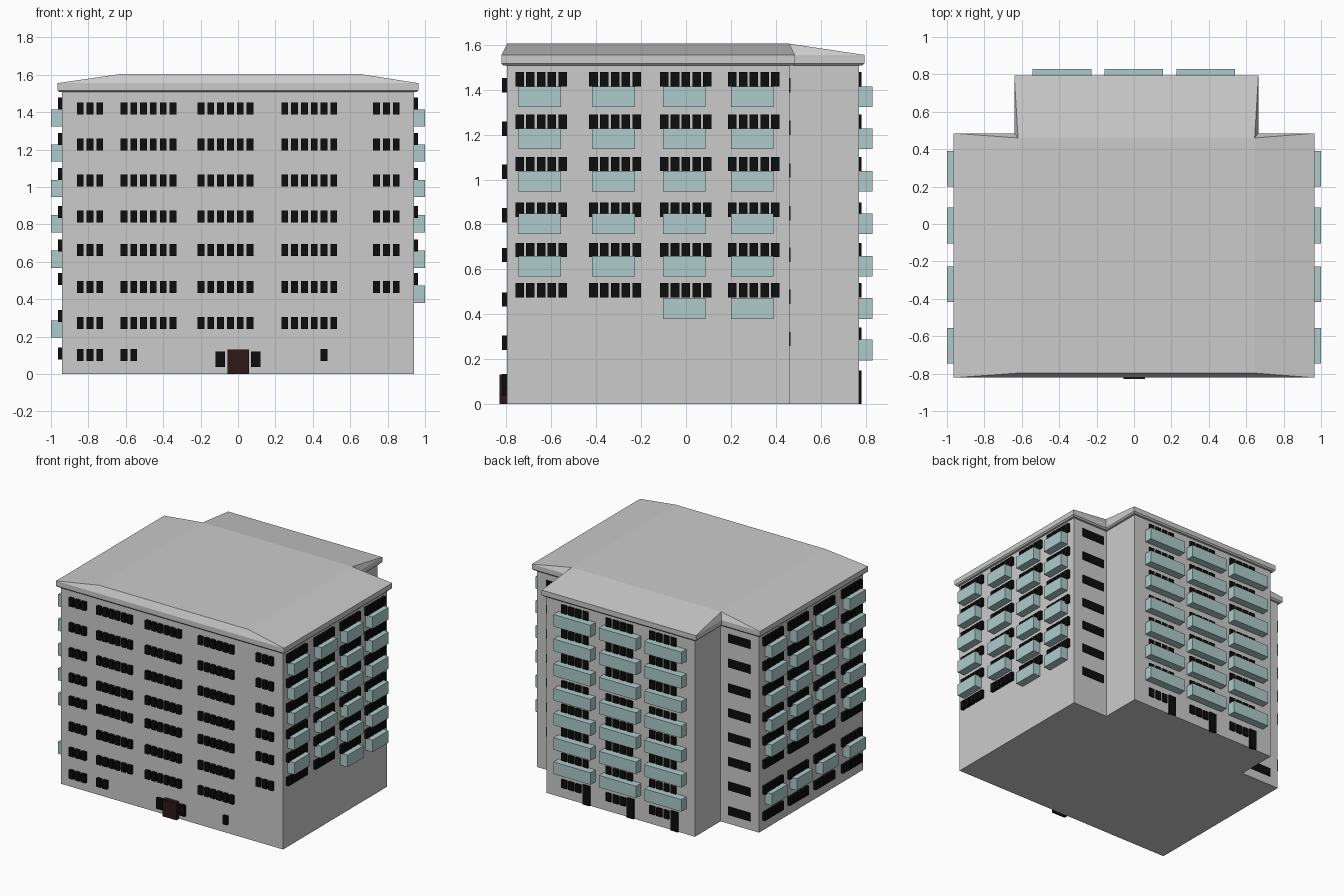
import bpy, bmesh
from mathutils import Vector

if "Cube" in bpy.data.objects:
    bpy.data.objects.remove(bpy.data.objects["Cube"])


def material(name, rgb):
    m = bpy.data.materials.new(name)
    m.diffuse_color = (*rgb, 1)
    m.use_nodes = True
    m.node_tree.nodes["Principled BSDF"].inputs["Base Color"].default_value = m.diffuse_color
    return m


BLACK = material("dark_glass", (0.004, 0.004, 0.004))
TEAL = material("pale_teal", (0.42, 0.6, 0.6))
RED = material("dark_red", (0.025, 0.009, 0.009))


def finish(name, bm, mat=None):
    bmesh.ops.recalc_face_normals(bm, faces=bm.faces)
    mesh = bpy.data.meshes.new(name)
    bm.to_mesh(mesh)
    bm.free()
    ob = bpy.data.objects.new(name, mesh)
    bpy.context.collection.objects.link(ob)
    if mat:
        mesh.materials.append(mat)
    return ob


def boxes(name, items, mat):
    """One object from boxes given as (x0, x1, y0, y1, z0, z1)."""
    bm = bmesh.new()
    for x0, x1, y0, y1, z0, z1 in items:
        geo = bmesh.ops.create_cube(bm, size=1)
        for v in geo["verts"]:
            v.co = Vector((x0 if v.co.x < 0 else x1,
                           y0 if v.co.y < 0 else y1,
                           z0 if v.co.z < 0 else z1))
    return finish(name, bm, mat)


def outline(o):
    """Stepped floor plan grown outward by o."""
    return [(-.94 - o, -.797 - o), (.94 + o, -.797 - o), (.94 + o, .46 + o),
            (.64 + o, .46 + o), (.64 + o, .77 + o), (-.615 - o, .77 + o),
            (-.615 - o, .46 + o), (-.94 - o, .46 + o)]


def loft(bm, rings):
    loops = [[bm.verts.new((x, y, z)) for x, y in outline(o)] for o, z in rings]
    for a, b in zip(loops, loops[1:]):
        for i in range(8):
            j = (i + 1) % 8
            bm.faces.new((a[i], a[j], b[j], b[i]))
    bm.faces.new(loops[0])
    return loops[-1]


# Walls
bm = bmesh.new()
bm.faces.new(loft(bm, [(0, 0), (0, 1.515)]))
finish("walls", bm)

# Eaves and low sloping roof around a flat top
bm = bmesh.new()
e = loft(bm, [(.015, 1.507), (.025, 1.517), (.025, 1.555)])
t = [bm.verts.new((x, y, 1.605)) for x, y in
     [(-.62, -.797), (.645, -.797), (.645, .46), (-.62, .46)]]
bm.faces.new(t)
for f in [(e[0], e[1], t[1], t[0]), (e[1], e[2], t[2], t[1]),
          (e[2], e[3], t[2]), (e[3], e[4], t[2]), (e[4], e[5], t[3], t[2]),
          (e[5], e[6], t[3]), (e[6], e[7], t[3]), (e[7], e[0], t[0], t[3])]:
    bm.faces.new(f)
finish("roof", bm)

# Front windows
H = .032
rows = [1.42, 1.227, 1.034, .841, .664, .466, .273, .102]
groups = [(-.862, 3), (-.628, 6), (-.216, 6), (.232, 6), (.723, 3)]
win = []
for r, z in enumerate(rows):
    layout = groups if r < 6 else groups[:4] if r == 6 else [(-.862, 3), (-.628, 2), (.442, 1)]
    for x, n in layout:
        for i in range(n):
            a = x + i * .0525
            win.append((a, a + .036, -.82, -.79, z - H, z + H))
boxes("front_windows", win, BLACK)

# Entrance
boxes("entrance_side_panels", [(x, x + .05, -.82, -.79, .038, .12) for x in (-.12, .07)], BLACK)
boxes("entrance_door", [(-.056, .06, -.83, -.79, 0, .132)], RED)

# Side windows and balconies
side_z = [1.446, 1.257, 1.069, .866, .686, .507, .31, .11]
balcony_z = [1.323, 1.136, .946, .757, .568, .38, .195]
cols = [-.76, -.431, -.116, .187]


def side(name, s, n_rows, has_balcony):
    win, bal = [], []
    xs = sorted((s * .93, s * .962))
    xb = sorted((s * .935, s * 1.0))
    for c, y in enumerate(cols):
        for z in side_z[:n_rows]:
            for i in range(5):
                a = y + i * .048
                win.append((*xs, a, a + .038, z - H, z + H))
        for r, z in enumerate(balcony_z):
            if has_balcony(r, c):
                bal.append((*xb, y + .013, y + .203, z, z + .092))
    boxes(name + "_windows", win, BLACK)
    boxes(name + "_balconies", bal, TEAL)


side("right", 1, 6, lambda r, c: r < 5 or (r == 5 and c > 1))
side("left", -1, 8, lambda r, c: r != 5)

# Wide windows on the recessed rear corners
step_z = [1.42, 1.23, 1.04, .85, .665, .478, .29, .1]
boxes("rear_corner_windows",
      [(.67, .86, .45, .466, z - H, z + H) for z in step_z[:7]] +
      [(-.87, -.68, .45, .466, z - H, z + H) for z in step_z], BLACK)

# Rear bay windows, balconies and ground floor doors
win, bal, doors = [], [], []
for x, bx in [(.51, .227), (.135, -.158), (-.235, -.542)]:
    for r, z in enumerate(side_z):
        for i in range(4 if r < 7 else 3):
            a = x - i * .06
            win.append((a - .045, a, .76, .782, z - H, z + H))
    for z in balcony_z:
        bal.append((bx, bx + .314, .765, .83, z, z + .092))
    doors.append((x - .24, x - .18, .76, .782, 0, .15))
boxes("rear_windows", win, BLACK)
boxes("rear_balconies", bal, TEAL)
boxes("rear_doors", doors, BLACK)
